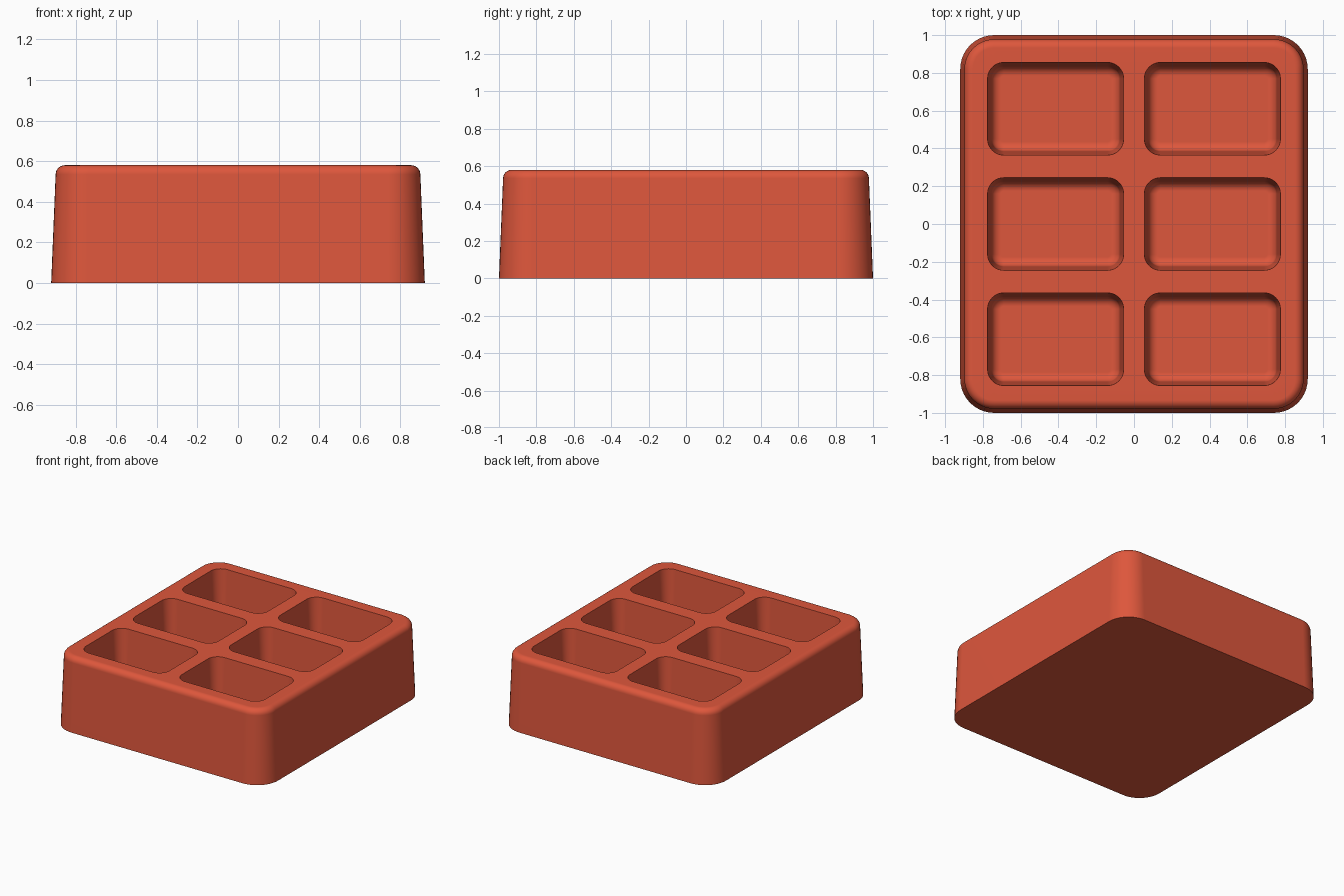
import bpy, bmesh
from math import sin, cos, pi

cube = bpy.data.objects.get("Cube")
if cube:
    bpy.data.objects.remove(cube, do_unlink=True)

HEIGHT = 0.58
FLOOR = 0.11
CORNER_STEPS = 10
FILLET_STEPS = 6

mat = bpy.data.materials.new("terracotta_red")
mat.use_nodes = True
colour = (0.73, 0.095, 0.045, 1)
mat.diffuse_color = colour
mat.node_tree.nodes["Principled BSDF"].inputs["Base Color"].default_value = colour

bm = bmesh.new()


def ring(cx, cy, hx, hy, r, z):
    """Rounded rectangle of vertices, counter-clockwise."""
    verts = []
    for q, (sx, sy) in enumerate([(1, 1), (-1, 1), (-1, -1), (1, -1)]):
        for i in range(CORNER_STEPS + 1):
            a = (q + i / CORNER_STEPS) * pi / 2
            verts.append(bm.verts.new((cx + sx * (hx - r) + r * cos(a),
                                       cy + sy * (hy - r) + r * sin(a), z)))
    return verts


def skin(cx, cy, hx, hy, r, levels):
    """Loft rings through (inset, height) levels; return first and last ring."""
    rings = [ring(cx, cy, hx - d, hy - d, r - d, z) for d, z in levels]
    for low, high in zip(rings, rings[1:]):
        n = len(low)
        for i in range(n):
            j = (i + 1) % n
            bm.faces.new((low[i], low[j], high[j], high[i]))
    return rings[0], rings[-1]


def loop_edges(verts):
    return [bm.edges.get((a, b)) for a, b in zip(verts, verts[1:] + verts[:1])]


def fillet(inset, z, r, direction):
    """Quarter round from a wall into a flat face."""
    steps = [i / FILLET_STEPS * pi / 2 for i in range(FILLET_STEPS + 1)]
    return [(inset + r * (1 - cos(a)), z + direction * r * sin(a)) for a in steps]


# Tapered outer walls with a rounded top edge and flat base
base, rim = skin(0, 0, 0.92, 1.0, 0.18,
                 [(0, 0)] + fillet(0.022, HEIGHT - 0.045, 0.045, 1))
bm.faces.new(base[::-1])
top_edges = loop_edges(rim)

# Six tapered pockets with rounded floors
for cx in (-0.415, 0.415):
    for cy in (-0.61, 0, 0.61):
        mouth, floor = skin(cx, cy, 0.36, 0.245, 0.085,
                            [(0, HEIGHT)] + fillet(0.02, FLOOR + 0.05, 0.05, -1))
        bm.faces.new(floor)
        top_edges += loop_edges(mouth)

# Flat top face around the pockets
bmesh.ops.triangle_fill(bm, edges=top_edges, use_beauty=True, normal=(0, 0, 1))
bmesh.ops.recalc_face_normals(bm, faces=bm.faces)

mesh = bpy.data.meshes.new("compartment_tray")
bm.to_mesh(mesh)
bm.free()
mesh.materials.append(mat)
tray = bpy.data.objects.new("compartment_tray", mesh)
bpy.context.collection.objects.link(tray)

# Smooth the rounded areas and keep the rims crisp
bpy.ops.object.select_all(action="DESELECT")
tray.select_set(True)
bpy.context.view_layer.objects.active = tray
bpy.ops.object.shade_smooth_by_angle(angle=pi / 5)
weighted = tray.modifiers.new("weighted_normals", "WEIGHTED_NORMAL")
weighted.keep_sharp = True
